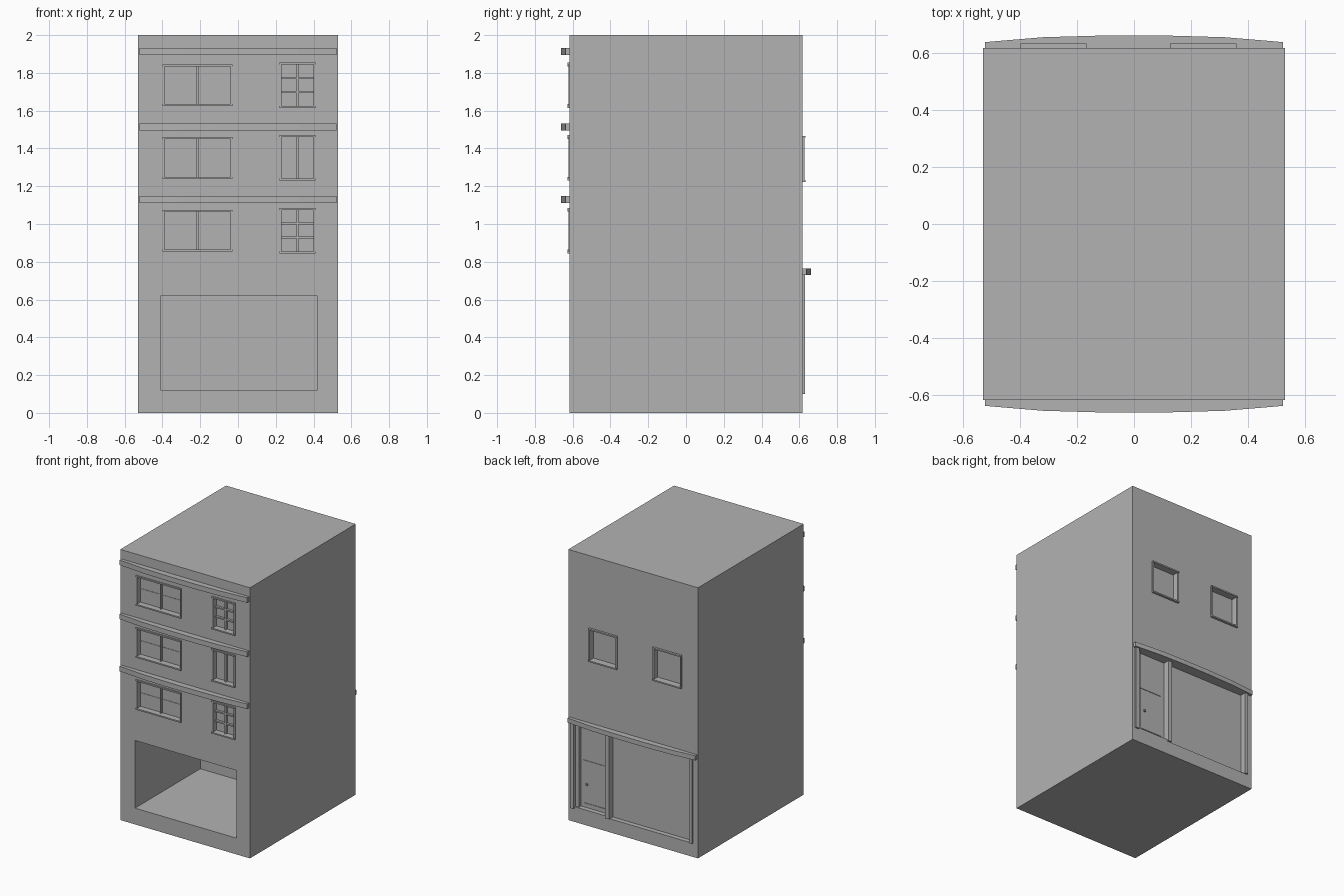
import bpy, bmesh
from mathutils import Vector

if "Cube" in bpy.data.objects:
    bpy.data.objects.remove(bpy.data.objects["Cube"])

grey = bpy.data.materials.new("plain grey")
grey.use_nodes = True
grey.diffuse_color = (0.45, 0.45, 0.45, 1)
grey.node_tree.nodes["Principled BSDF"].inputs["Base Color"].default_value = grey.diffuse_color

W, D, H = 0.53, 0.617, 2.0     # half width, half depth, height
RECESS = 0.035


def add_object(name, bm):
    bmesh.ops.recalc_face_normals(bm, faces=bm.faces)
    mesh = bpy.data.meshes.new(name)
    bm.to_mesh(mesh)
    bm.free()
    mesh.materials.append(grey)
    obj = bpy.data.objects.new(name, mesh)
    bpy.context.collection.objects.link(obj)
    return obj


def boxes(name, spans):
    """One object made of boxes, each given as (x range, y range, z range)."""
    bm = bmesh.new()
    for span in spans:
        lo = Vector(min(r) for r in span)
        hi = Vector(max(r) for r in span)
        cube = bmesh.ops.create_cube(bm, size=1)["verts"]
        for v in cube:
            v.co = (lo + hi) / 2 + v.co * (hi - lo)
    return add_object(name, bm)


def ledge(name, z0, z1, side):
    """Bowed ledge: a plan outline extruded upwards."""
    bow = [(-0.522, 0.638), (-0.32, 0.655), (-0.11, 0.661),
           (0.11, 0.661), (0.32, 0.655), (0.522, 0.638)]
    outline = [(-0.522, 0.61)] + bow + [(0.522, 0.61)]
    bm = bmesh.new()
    face = bm.faces.new([bm.verts.new((x, side * y, z0)) for x, y in outline])
    top = bmesh.ops.extrude_face_region(bm, geom=[face])["geom"]
    for v in top:
        if isinstance(v, bmesh.types.BMVert):
            v.co.z = z1
    add_object(name, bm)


holes = []


def window(name, x0, x1, z0, z1, side, cols=1, rows=1, proud=0.004):
    """Recessed opening with a raised surround and glazing bars."""
    holes.append(((x0, x1), (side * (D - RECESS), side * (D + 0.1)), (z0, z1)))
    t = 0.01
    back = side * (D - RECESS - 0.005)
    out, lip = side * (D + proud), side * (D + proud + 0.006)
    wall = side * (D - 0.01)
    spans = [((x0 - t, x0), (wall, out), (z0, z1)),
             ((x1, x1 + t), (wall, out), (z0, z1)),
             ((x0 - t, x1 + t), (wall, lip), (z0 - t, z0)),
             ((x0 - t, x1 + t), (wall, lip), (z1, z1 + t))]
    bar, face = 0.005, side * (D - 0.018)
    for i in range(1, cols):
        x = x0 + (x1 - x0) * i / cols
        spans.append(((x - bar, x + bar), (back, face), (z0, z1)))
    for j in range(1, rows):
        z = z0 + (z1 - z0) * j / rows
        spans.append(((x0, x1), (back, face), (z - bar, z + bar)))
    boxes(name, spans)


# Front windows and ledges, one set per storey
storeys = [("lower", 0.965, 1.11, 3), ("middle", 1.35, 1.495, 1), ("upper", 1.735, 1.895, 3)]
for label, zc, shelf, rows in storeys:
    window(label + "_wide_window", -0.39, -0.04, zc - 0.1, zc + 0.1, -1, cols=2)
    boxes(label + "_wide_window_rail",
          [((-0.39, -0.04), (-D + RECESS - 0.003, -D + RECESS + 0.01), (zc - 0.002, zc + 0.002))])
    window(label + "_narrow_window", 0.23, 0.4, zc - 0.11, zc + 0.11, -1, cols=2, rows=rows)
    ledge(label + "_front_ledge", shelf, shelf + 0.037, -1)

# Back windows
for label, xc in (("left", 0.243), ("right", -0.282)):
    window("back_window_" + label, xc - 0.106, xc + 0.106, 1.232, 1.457, 1, proud=0.01)

# Back entrance: door bay, wide panel bay, posts, sill and ledge
FOOT, HEAD = 0.1, 0.73
inner, outer = D - RECESS - 0.01, D + 0.012
holes.append(((0.22, 0.49), (D - RECESS, D + 0.1), (FOOT, HEAD)))
holes.append(((-0.465, 0.19), (D - RECESS, D + 0.1), (FOOT, HEAD)))
boxes("entrance_posts", [((x, x + w), (inner, outer), (FOOT, HEAD))
                         for x, w in ((0.48, 0.028), (0.19, 0.03), (-0.49, 0.025))])
boxes("door_jamb", [((0.45, 0.48), (inner, D - 0.012), (FOOT, HEAD))])
boxes("door_sill", [((0.22, 0.48), (inner, D), (FOOT, FOOT + 0.012))])
ledge("back_ledge", HEAD, HEAD + 0.034, 1)

# Door furniture
leaf = D - RECESS
boxes("door_slot", [((0.25, 0.43), (leaf - 0.003, leaf + 0.004), (0.455, 0.46))])
boxes("door_kick_strip", [((0.25, 0.42), (leaf - 0.003, leaf + 0.004), (0.14, 0.145))])
boxes("door_handle", [((0.392, 0.405), (leaf - 0.003, leaf + 0.014), (0.28, 0.293))])

# Ground floor room, open at the front
holes.append(((-0.41, 0.42), (-D - 0.1, 0.145), (0.12, 0.62)))

# Main block with all openings cut out
body = boxes("building_body", [((-W, W), (-D, D), (0, H))])
cutter = boxes("opening_cutter", holes)
cutter.hide_render = True
cut = body.modifiers.new("openings", "BOOLEAN")
cut.operation = "DIFFERENCE"
cut.solver = "EXACT"
cut.object = cutter
bpy.context.view_layer.objects.active = body
bpy.ops.object.modifier_apply(modifier=cut.name)
bpy.data.objects.remove(cutter)
